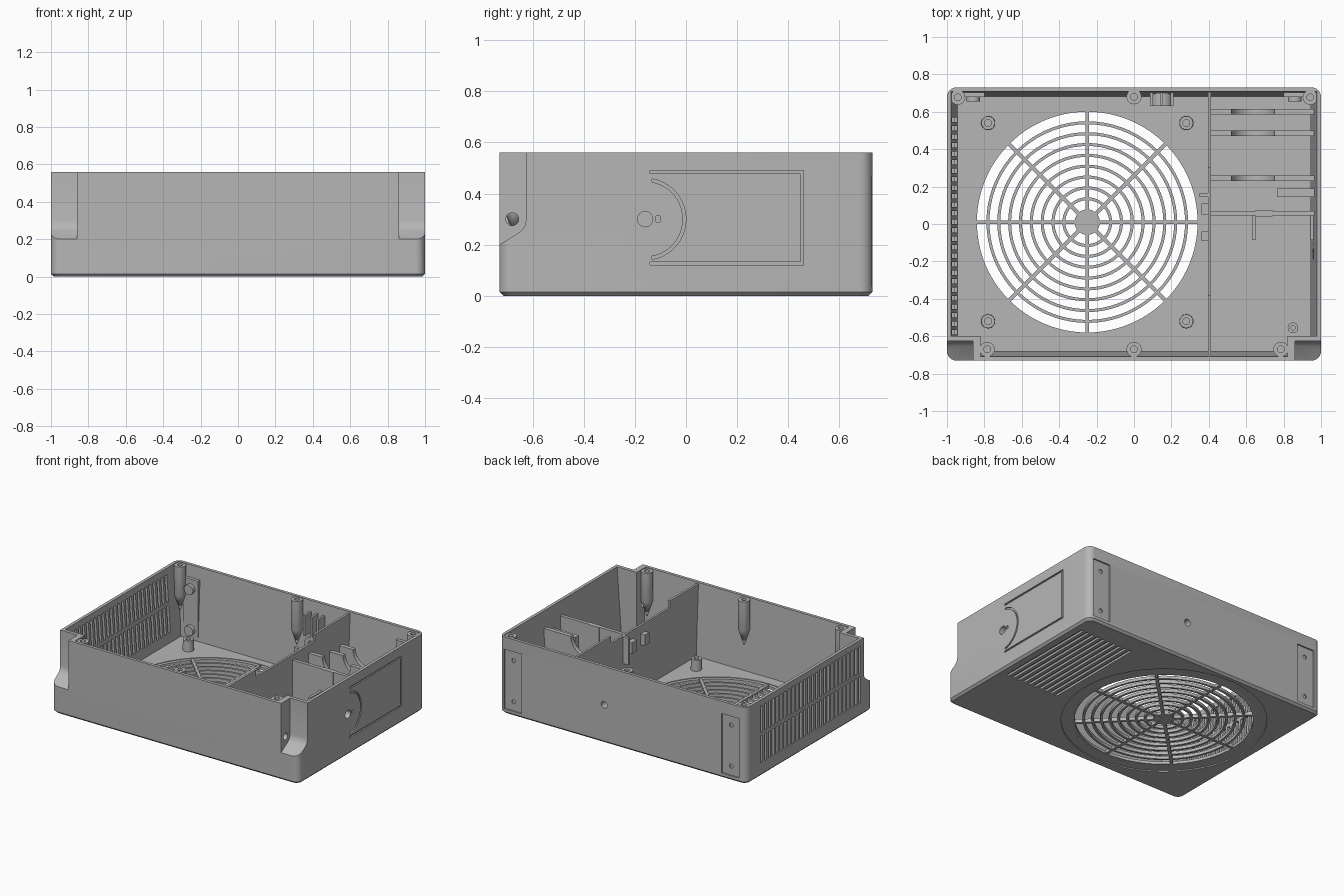
import bpy, bmesh
from math import sin, cos, pi, radians
from mathutils import Vector

if "Cube" in bpy.data.objects:
    bpy.data.objects.remove(bpy.data.objects["Cube"])

grey = bpy.data.materials.new("mid_grey_plastic")
grey.use_nodes = True
colour = (0.47, 0.47, 0.47, 1)
grey.diffuse_color = colour
grey.node_tree.nodes["Principled BSDF"].inputs["Base Color"].default_value = colour


def finish(name, bm):
    bmesh.ops.remove_doubles(bm, verts=bm.verts, dist=1e-5)
    bmesh.ops.recalc_face_normals(bm, faces=bm.faces)
    mesh = bpy.data.meshes.new(name)
    bm.to_mesh(mesh)
    bm.free()
    mesh.materials.append(grey)
    ob = bpy.data.objects.new(name, mesh)
    bpy.context.collection.objects.link(ob)
    return ob


def add_loft(bm, layers):
    """Skin stacked rings of points and cap both ends."""
    rings = [[bm.verts.new(p) for p in ring] for ring in layers]
    n = len(rings[0])
    for a, b in zip(rings, rings[1:]):
        for i in range(n):
            j = (i + 1) % n
            bm.faces.new((a[i], a[j], b[j], b[i]))
    bm.faces.new(rings[0])
    bm.faces.new(rings[-1])


def add_prism(bm, pts, axis, lo, hi):
    """Extrude a 2D outline along an axis."""
    place = {"x": lambda u, v, w: (w, u, v),
             "y": lambda u, v, w: (u, w, v),
             "z": lambda u, v, w: (u, v, w)}[axis]
    add_loft(bm, [[place(u, v, w) for u, v in pts] for w in (lo, hi)])


def prisms(name, items):
    bm = bmesh.new()
    for item in items:
        add_prism(bm, *item)
    return finish(name, bm)


def rect(u0, u1, v0, v1):
    return [(u0, v0), (u1, v0), (u1, v1), (u0, v1)]


def arc(cu, cv, r, a0, a1, n):
    steps = [radians(a0 + (a1 - a0) * i / n) for i in range(n + 1)]
    return [(cu + r * cos(a), cv + r * sin(a)) for a in steps]


def circle(cu, cv, r, n=32):
    return arc(cu, cv, r, 0, 360, n)[:-1]


def boxes(name, dims):
    return prisms(name, [(rect(*d[:4]), "z", d[4], d[5]) for d in dims])


def rounded(hx, hy, r, z):
    pts = []
    for k, (sx, sy) in enumerate([(1, 1), (-1, 1), (-1, -1), (1, -1)]):
        pts += arc(sx * (hx - r), sy * (hy - r), r, k * 90, k * 90 + 90, 6)
    return [(x, y, z) for x, y in pts]


def lathe(name, centres, profile, closed=False, n=32):
    """Spin a radius/height profile about z at each centre."""
    bm = bmesh.new()
    pairs = list(zip(profile, profile[1:]))
    if closed:
        pairs.append((profile[-1], profile[0]))
    for cx, cy in centres:
        for i in range(n):
            a, b = 2 * pi * i / n, 2 * pi * (i + 1) / n
            for (r, z), (q, w) in pairs:
                quad = [(r, z, a), (r, z, b), (q, w, b), (q, w, a)]
                if r == 0:
                    quad = quad[1:]
                elif q == 0:
                    quad = quad[:3]
                bm.faces.new([bm.verts.new((cx + s * cos(t), cy + s * sin(t), h))
                              for s, h, t in quad])
    return finish(name, bm)


def cut(target, cutter):
    cutter.hide_render = True
    mod = target.modifiers.new("cut", "BOOLEAN")
    mod.operation = "DIFFERENCE"
    mod.solver = "EXACT"
    mod.object = cutter
    bpy.context.view_layer.objects.active = target
    bpy.ops.object.modifier_apply(modifier=mod.name)
    bpy.data.objects.remove(cutter)


TOP, FLOOR = 0.56, 0.03
FAN = (-0.25, 0.01)

# Outer case with rounded corners and a chamfered base
bm = bmesh.new()
add_loft(bm, [rounded(0.985, 0.715, 0.04, 0), rounded(1, 0.73, 0.05, 0.015),
              rounded(1, 0.73, 0.05, TOP)])
case = finish("case", bm)


# Tapered cavity that steps around the two front corner notches
def cavity(hx, hy, z):
    half = [(hx, hy), (hx, -0.6), (0.82, -0.6), (0.82, -hy)]
    return [(x, y, z) for x, y in half + [(-x, y) for x, y in half[::-1]]]


bm = bmesh.new()
add_loft(bm, [cavity(0.94, 0.682, FLOOR), cavity(0.98, 0.71, 0.6)])
cut(case, finish("cavity_cutter", bm))

# Front corner notches
notch = [(-0.8, 0.155), (-0.73, 0.2), (-0.65, 0.25), (-0.632, 0.27),
         (-0.625, 0.3), (-0.625, 0.7), (-0.8, 0.7)]
for lo, hi in ((0.86, 1.1), (-1.1, -0.86)):
    cut(case, prisms("notch_cutter", [(notch, "x", lo, hi)]))

# Round openings in the side walls and notches
cut(case, prisms("side_hole_cutter", [
    (circle(-0.16, 0.3, 0.03), "x", 0.9, 1.1),
    (rect(-0.118, -0.102, 0.288, 0.312), "x", 0.9, 1.1),
    (circle(-0.68, 0.3, 0.025), "x", 0.78, 0.9),
    (circle(-0.68, 0.3, 0.025), "x", -0.9, -0.78)]))

# Engraved panel outline on the side
frame = [(-0.14, 0.49), (0.46, 0.49), (0.46, 0.12), (-0.14, 0.12),
         (-0.14, 0.132), (0.448, 0.132), (0.448, 0.478), (-0.14, 0.478)]
sweep = arc(-0.16, 0.3, 0.16, -80, 80, 20) + arc(-0.16, 0.3, 0.148, 80, -80, 20)
cut(case, prisms("panel_groove_cutter", [(frame, "x", 0.99, 1.1), (sweep, "x", 0.99, 1.1)]))

# Back recesses and screw holes
plates = (-0.87, 0.89)
cut(case, prisms("back_recess_cutter",
                 [(rect(x - 0.07, x + 0.07, 0.035, 0.47), "y", 0.72, 0.8) for x in plates]))
cut(case, prisms("back_hole_cutter",
                 [(circle(x, z, 0.015, 16), "y", 0.66, 0.8) for x in plates for z in (0.1, 0.4)]
                 + [(circle(0.15, 0.28, 0.025, 24), "y", 0.66, 0.8)]))

# Two rows of ventilation slots
SLOTS = 26
pitch = 1.18 / SLOTS
cut(case, prisms("vent_cutter", [
    (rect(-0.59 + i * pitch, -0.59 + i * pitch + 0.024, z, z + 0.195), "x", -1.1, -0.9)
    for i in range(SLOTS) for z in (0.1, 0.32)]))

# Blind grooves under the base
cut(case, boxes("base_groove_cutter", [
    (x, x + 0.022, -0.2, 0.57, -0.1, 0.015)
    for x in [0.5 + 0.046 * i for i in range(10)]]))

# Fan opening with a shallow recess underneath
cut(case, prisms("fan_recess_cutter", [(circle(*FAN, 0.68, 96), "z", -0.1, 0.008)]))
cut(case, prisms("fan_opening_cutter", [(circle(*FAN, 0.615, 96), "z", -0.1, 0.1)]))

# Fan grille: rim, concentric rings, hub and spokes
lathe("grille_rim", [FAN], [(0.59, 0.006), (0.625, 0.009), (0.615, 0.026), (0.59, 0.026)], True, 96)
for k in range(8):
    r = 0.125 + 0.058 * k
    lathe("grille_ring", [FAN], [(r - 0.008, 0.008), (r + 0.008, 0.008),
                                 (r + 0.008, FLOOR), (r - 0.008, FLOOR)], True, 72)
prisms("grille_hub", [(circle(*FAN, 0.068), "z", 0.008, FLOOR)])
bm = bmesh.new()
for k in range(4):
    d = Vector((cos(k * pi / 4), sin(k * pi / 4)))
    n = Vector((-d.y, d.x)) * 0.01
    c = Vector(FAN)
    corners = [c + d * 0.6 + n, c - d * 0.6 + n, c - d * 0.6 - n, c + d * 0.6 - n]
    add_prism(bm, [tuple(p) for p in corners], "z", 0.007, FLOOR + 0.002)
finish("grille_spokes", bm)

# Lid screw posts, tapering to a point below
posts = [(s * 0.942, 0.677) for s in (-1, 1)] + [(s * 0.785, -0.67) for s in (-1, 1)]
posts += [(0, 0.68), (0, -0.67)]
lathe("lid_screw_posts", posts, [(0, 0.22), (0.04, 0.34), (0.04, 0.555),
                                 (0.018, 0.555), (0.018, 0.45), (0, 0.45)])

# Fan mounting posts and a small floor post
lathe("fan_posts", [(FAN[0] + sx * 0.53, FAN[1] + sy * 0.53) for sx in (-1, 1) for sy in (-1, 1)],
      [(0.038, 0.02), (0.036, 0.11), (0.018, 0.11), (0.018, 0.04), (0, 0.04)])
lathe("small_floor_post", [(0.85, -0.555)],
      [(0.028, 0.02), (0.028, 0.1), (0.012, 0.1), (0.012, 0.04), (0, 0.04)])

# Pins behind the back recesses and the socket behind the middle hole
prisms("back_pins", [(circle(s * 0.86, z, 0.036), "y", 0.655, 0.712)
                     for s in (-1, 1) for z in (0.1, 0.4)])
prisms("back_pin_pads", [(rect(s * 0.86 - 0.06, s * 0.86 + 0.06, 0.03, 0.47), "y", 0.68, 0.712)
                         for s in (-1, 1)])
socket = prisms("back_socket", [(circle(0.15, 0.28, 0.055), "y", 0.63, 0.712)])
cut(socket, prisms("socket_cutter", [(circle(0.15, 0.28, 0.025), "y", 0.6, 0.8)]))
boxes("socket_guides", [(x, x + 0.016, 0.63, 0.71, 0.33, 0.48) for x in (0.085, 0.14, 0.195)])

# Stepped divider wall with small tabs
divider = [(-0.71, 0.02), (0.705, 0.02), (0.705, 0.55), (0.3, 0.55), (0.3, 0.5),
           (-0.38, 0.5), (-0.38, 0.55), (-0.71, 0.55)]
prisms("divider", [(divider, "x", 0.395, 0.411)])
boxes("divider_tabs", [(0.36, 0.4, 0.05, 0.11, 0.36, 0.44), (0.36, 0.4, -0.09, -0.04, 0.36, 0.44),
                       (0.35, 0.4, 0.145, 0.165, 0.3, 0.5)])

# Cradle ribs with round seats
for y, top in ((0.6, 0.36), (0.485, 0.36), (0.245, 0.44)):
    seat = arc(0.635, top, 0.115, 0, -180, 16)
    outline = [(0.4, 0.02), (0.965, 0.02), (0.965, top)] + seat + [(0.4, top)]
    prisms("cradle_rib", [(outline, "y", y - 0.015, y + 0.015)])

# Cross wall and its stiffeners
boxes("cross_wall", [(0.41, 0.965, 0.045, 0.07, 0.02, 0.46), (0.65, 0.74, 0.04, 0.075, 0.02, 0.46)])
boxes("cross_wall_stiffeners", [(0.63, 0.65, -0.085, 0.05, 0.02, 0.3),
                                (0.945, 0.968, -0.085, 0.05, 0.02, 0.3)])
boxes("side_support", [(0.765, 0.965, 0.145, 0.19, 0.02, 0.4)])

# Smooth the round parts and keep crisp edges
bpy.ops.object.select_all(action="DESELECT")
for ob in bpy.data.objects:
    if ob.type == "MESH" and ob.data.materials and ob.data.materials[0] == grey:
        ob.select_set(True)
        bpy.context.view_layer.objects.active = ob
bpy.ops.object.shade_smooth_by_angle(angle=radians(30))
